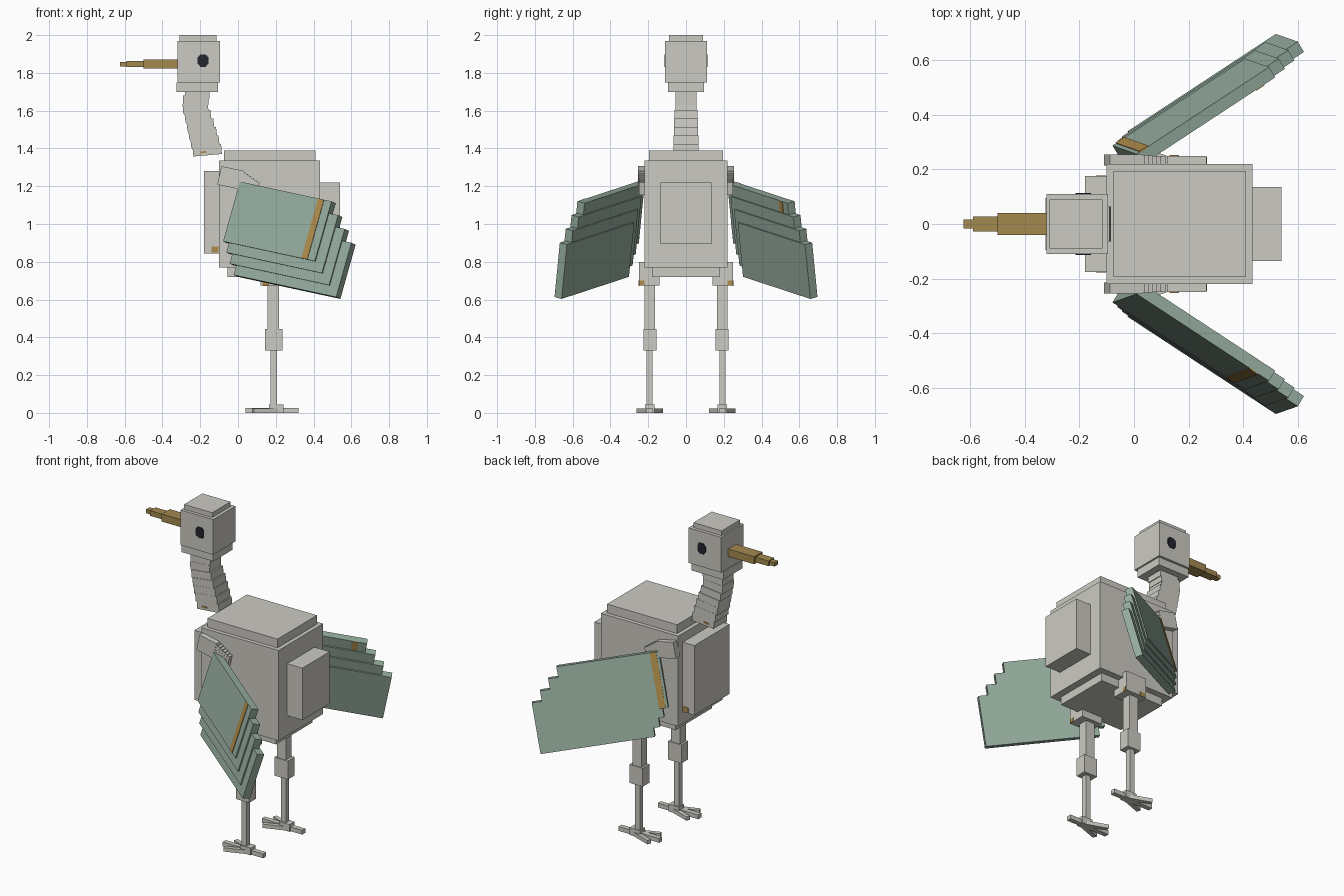
import bpy, bmesh, math
from mathutils import Vector, Matrix

if "Cube" in bpy.data.objects:
    bpy.data.objects.remove(bpy.data.objects["Cube"], do_unlink=True)


def material(name, rgb):
    m = bpy.data.materials.new(name)
    m.use_nodes = True
    m.diffuse_color = (*rgb, 1)
    m.node_tree.nodes["Principled BSDF"].inputs["Base Color"].default_value = (*rgb, 1)
    return m


GREY = material("pale grey", (0.60, 0.59, 0.54))
GREEN = material("sage green", (0.30, 0.41, 0.34))
GOLD = material("beak gold", (0.36, 0.25, 0.08))
OCHRE = material("ochre", (0.43, 0.26, 0.07))
DARK = material("eye dark", (0.018, 0.018, 0.03))


def block(name, origin, axes, mat):
    """Box spanned by three edge vectors from one corner."""
    bm = bmesh.new()
    bmesh.ops.create_cube(bm, size=1)
    for v in bm.verts:
        a, b, c = (v.co + Vector((0.5, 0.5, 0.5)))
        v.co = Vector(origin) + axes[0] * a + axes[1] * b + axes[2] * c
    bmesh.ops.recalc_face_normals(bm, faces=bm.faces)
    me = bpy.data.meshes.new(name)
    bm.to_mesh(me)
    bm.free()
    me.materials.append(mat)
    ob = bpy.data.objects.new(name, me)
    bpy.context.collection.objects.link(ob)
    return ob


def box(name, x, y, z, mat=GREY, rot=0, axis='Y'):
    """Box from ranges, turned in degrees about its own centre."""
    r = Matrix.Rotation(math.radians(rot), 3, axis)
    size = [Vector((x[1] - x[0], 0, 0)), Vector((0, y[1] - y[0], 0)), Vector((0, 0, z[1] - z[0]))]
    axes = [r @ e for e in size]
    centre = Vector((sum(x), sum(y), sum(z))) / 2
    return block(name, centre - sum(axes, Vector()) / 2, axes, mat)


def side(s, a, b):
    """Range in y mirrored to side s."""
    return (a, b) if s > 0 else (-b, -a)


# Body
box("body", (-0.10, 0.435), (-0.22, 0.22), (0.77, 1.335))
box("back_cap", (-0.075, 0.41), (-0.195, 0.195), (1.335, 1.39))
box("belly", (-0.055, 0.39), (-0.18, 0.18), (0.72, 0.77))
box("chest", (-0.18, -0.10), (-0.175, 0.175), (0.845, 1.28))
box("tail", (0.435, 0.54), (-0.135, 0.135), (0.895, 1.22))

# Neck: overlapping slabs (centre x, centre z, width, half depth, tilt)
neck = [(-0.163, 1.39, 0.152, 0.065, -5), (-0.175, 1.435, 0.15, 0.065, -6),
        (-0.187, 1.48, 0.148, 0.064, -7), (-0.199, 1.525, 0.143, 0.063, -7),
        (-0.212, 1.57, 0.138, 0.06, -6), (-0.225, 1.615, 0.134, 0.056, -4),
        (-0.223, 1.655, 0.134, 0.055, 0), (-0.216, 1.69, 0.13, 0.055, 0)]
for i, (x, z, w, d, t) in enumerate(neck):
    box(f"neck_{i + 1}", (x - w / 2, x + w / 2), (-d, d), (z - 0.026, z + 0.026), GREY, t)
box("neck_fleck", (-0.20, -0.17), (-0.068, 0.068), (1.375, 1.385), OCHRE, -5)

# Head and beak
box("head", (-0.32, -0.095), (-0.11, 0.11), (1.75, 1.97))
box("crown", (-0.31, -0.115), (-0.09, 0.09), (1.97, 2.0))
box("jaw", (-0.325, -0.105), (-0.095, 0.095), (1.70, 1.75))
box("beak_base", (-0.50, -0.32), (-0.04, 0.04), (1.823, 1.87), GOLD)
box("beak_middle", (-0.59, -0.50), (-0.027, 0.027), (1.83, 1.862), GOLD)
box("beak_tip", (-0.625, -0.59), (-0.017, 0.017), (1.833, 1.857), GOLD)

for s, tag in ((1, "far"), (-1, "near")):
    # Eye: crossed thin plates
    for i, (w, h) in enumerate(((0.029, 0.018), (0.016, 0.033), (0.024, 0.026))):
        box(f"{tag}_eye_{i + 1}", (-0.186 - w, -0.186 + w), side(s, 0.108, 0.113 + i * 0.0005),
            (1.865 - h, 1.865 + h), DARK)

    # Leg
    box(f"{tag}_thigh", (0.12, 0.265), side(s, 0.14, 0.25), (0.675, 0.80))
    box(f"{tag}_upper_leg", (0.155, 0.217), side(s, 0.163, 0.22), (0.44, 0.69))
    box(f"{tag}_knee", (0.142, 0.235), side(s, 0.157, 0.225), (0.33, 0.445))
    box(f"{tag}_lower_leg", (0.172, 0.207), side(s, 0.178, 0.21), (0.03, 0.34))
    box(f"{tag}_ankle", (0.165, 0.24), side(s, 0.168, 0.217), (0, 0.045))
    box(f"{tag}_back_toe", (0.23, 0.32), side(s, 0.178, 0.208), (0, 0.027))
    box(f"{tag}_middle_toe", (0.04, 0.18), side(s, 0.178, 0.208), (0, 0.027))
    for t in (1, -1):
        y = s * 0.193 + t * 0.034
        box(f"{tag}_side_toe_{'a' if t > 0 else 'b'}", (0.075, 0.215), (y - 0.013, y + 0.013),
            (0, 0.024), GREY, -t * 20, 'Z')

    # Ochre flecks on chest and thigh
    box(f"{tag}_chest_fleck", (-0.14, -0.102), side(s, 0.172, 0.178), (0.85, 0.88), OCHRE)
    box(f"{tag}_thigh_fleck_side", (0.13, 0.165), side(s, 0.246, 0.252), (0.673, 0.70), OCHRE)
    box(f"{tag}_thigh_fleck_back", (0.261, 0.267), side(s, 0.22, 0.245), (0.675, 0.70), OCHRE)

    # Shoulder plate with stepped slices behind it
    box(f"{tag}_shoulder", (-0.10, 0.02), side(s, 0.215, 0.255), (1.195, 1.295), GREY, 12)
    for i in range(6):
        x, top = 0.01 + i * 0.016, 1.278 - i * 0.011
        box(f"{tag}_shoulder_slice_{i + 1}", (x, x + 0.018), side(s, 0.215, 0.253 - i * 0.001),
            (1.18 - i * 0.005, top), GREY, 12)

    # Wing frame: u along the length, v down the face, n towards the body
    flip = Vector((1, -s, 1))
    u = Vector((0.822, -0.54, -0.177)).normalized()
    v = Vector((-0.305, -0.07, -0.95))
    v = (v - u * v.dot(u)).normalized()
    n = u.cross(v)
    u, v, n = (e * flip for e in (u, v, n))
    tip = Vector((0.495, -0.575, 1.12)) * flip
    step = Vector((0.035, -0.031, -0.073)) * flip
    thick = 0.045
    for i, (length, height) in enumerate(((0.59, 0.33), (0.615, 0.32), (0.64, 0.31), (0.66, 0.30))):
        corner = tip + step * i - u * length
        block(f"{tag}_wing_layer_{i + 1}", corner, (u * length, v * height, n * thick), GREEN)

    # Wing stripes
    root = tip - u * 0.59
    start = 0.505 if s < 0 else 0.015
    block(f"{tag}_wing_stripe", root + u * start - n * 0.003,
          (u * 0.038, v * 0.33, n * 0.006), OCHRE)
    if s > 0:
        block(f"{tag}_wing_inner_stripe", root + u * 0.505 + n * (thick - 0.003),
              (u * 0.036, v * 0.07, n * 0.006), OCHRE)
